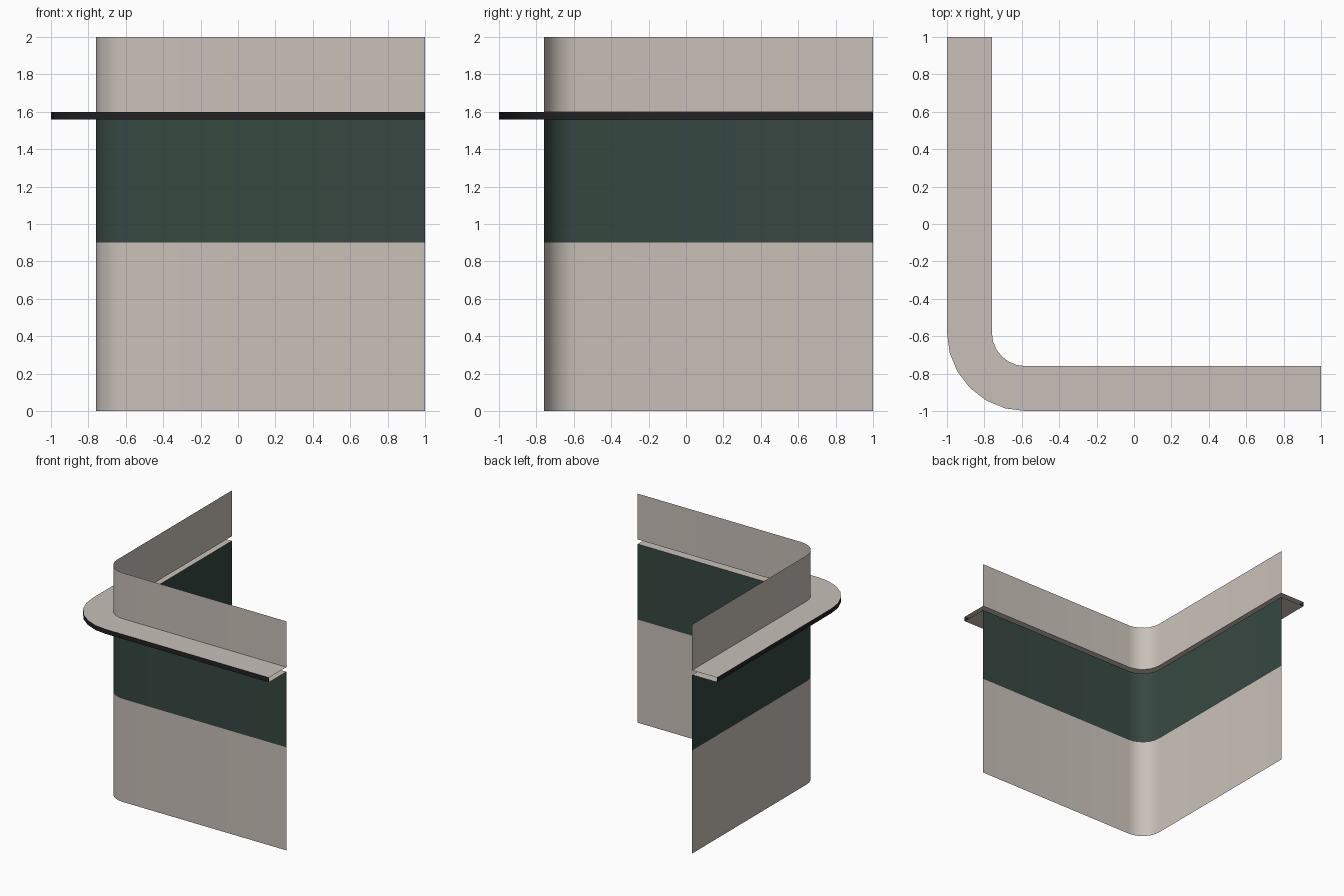
import bpy, bmesh, math

if "Cube" in bpy.data.objects:
    bpy.data.objects.remove(bpy.data.objects["Cube"])

def material(name, rgb):
    m = bpy.data.materials.new(name)
    m.diffuse_color = (*rgb, 1)
    m.use_nodes = True
    m.node_tree.nodes["Principled BSDF"].inputs["Base Color"].default_value = m.diffuse_color
    return m

plaster = material("warm beige", (0.58, 0.53, 0.48))
green = material("dark green", (0.038, 0.064, 0.053))
black = material("charcoal", (0.016, 0.016, 0.016))

C, STEPS = -0.58, 6      # corner centre and arc segments

def path(r):
    """L-shaped plan line with a rounded corner of radius r."""
    pts = [(C - r, 1.0)]
    for i in range(STEPS + 1):
        a = math.pi + i * math.pi / 2 / STEPS
        pts.append((C + r * math.cos(a), C + r * math.sin(a)))
    return pts + [(1.0, C - r)]

def strip(name, r0, z0, r1, z1, mat):
    """Sheet between two plan lines; faces point outward or upward."""
    bm = bmesh.new()
    a = [bm.verts.new((x, y, z0)) for x, y in path(r0)]
    b = [bm.verts.new((x, y, z1)) for x, y in path(r1)]
    for i in range(len(a) - 1):
        f = bm.faces.new((a[i], a[i + 1], b[i + 1], b[i]))
        f.smooth = True
    me = bpy.data.meshes.new(name)
    bm.to_mesh(me)
    bm.free()
    me.materials.append(mat)
    ob = bpy.data.objects.new(name, me)
    bpy.context.collection.objects.link(ob)
    return ob

IN, OUT = 0.18, 0.42
# Wall sheets, open behind the ledge
strip("lower_wall", IN, 0.0, IN, 0.9, plaster)
strip("green_band", IN, 0.9, IN, 1.56, green)
strip("upper_wall", IN, 1.6, IN, 2.0, plaster)
# Hollow ledge: top, dark rim, underside
strip("ledge_top", OUT, 1.6, IN, 1.6, plaster)
strip("ledge_rim", OUT, 1.56, OUT, 1.6, black)
strip("ledge_underside", IN, 1.56, OUT, 1.56, plaster)
